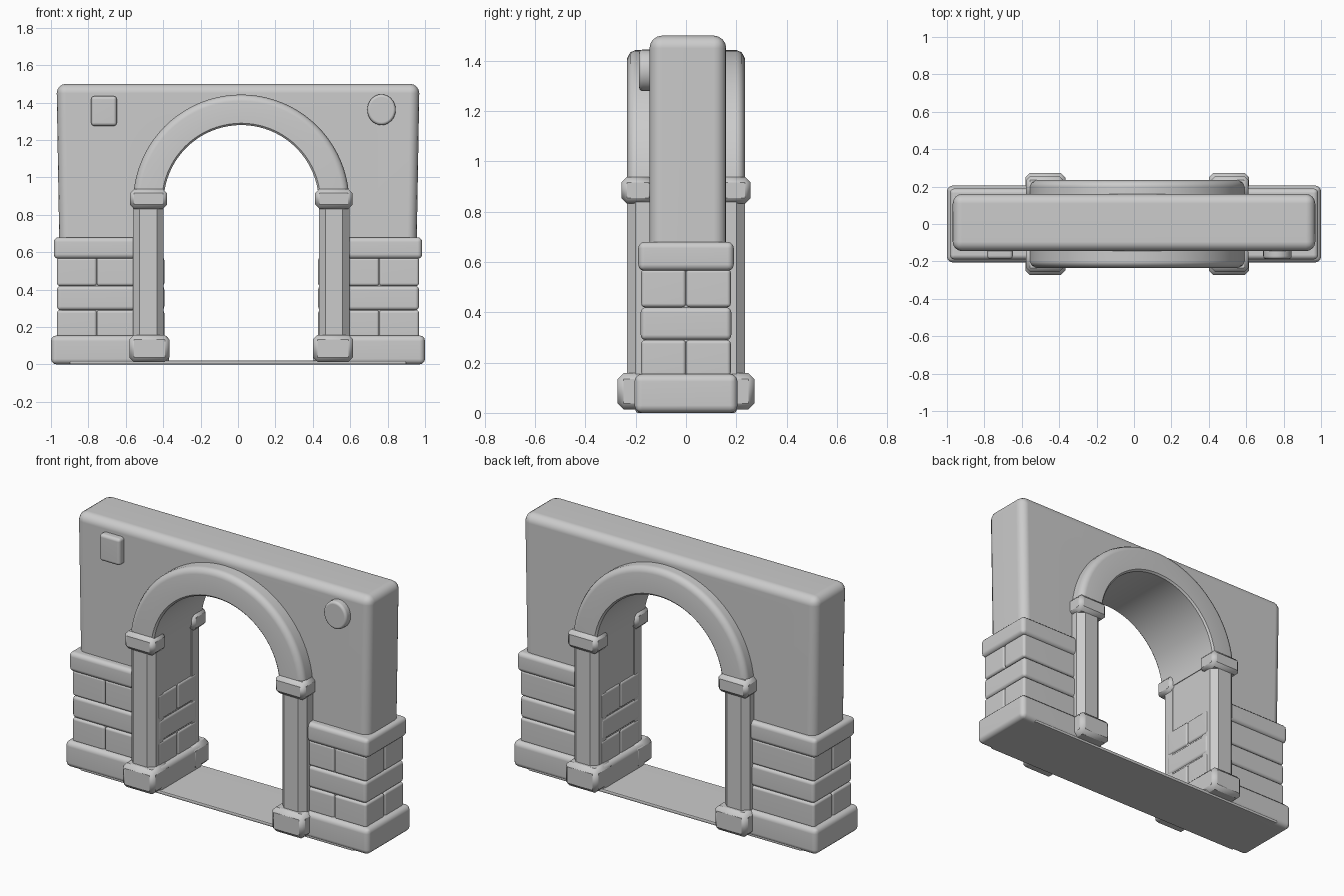
import bpy, bmesh
from math import pi, cos, sin, radians

default = bpy.data.objects.get("Cube")
if default:
    bpy.data.objects.remove(default, do_unlink=True)

stone = bpy.data.materials.new("grey stone")
stone.use_nodes = True
GREY = (0.6, 0.6, 0.6, 1)
stone.diffuse_color = GREY
stone.node_tree.nodes["Principled BSDF"].inputs["Base Color"].default_value = GREY

CX, SPRING = 0.017, 0.865   # arch centre
INNER, OUTER = 0.415, 0.578


def finish(name, bm):
    bmesh.ops.recalc_face_normals(bm, faces=bm.faces[:])
    mesh = bpy.data.meshes.new(name)
    bm.to_mesh(mesh)
    bm.free()
    mesh.materials.append(stone)
    obj = bpy.data.objects.new(name, mesh)
    bpy.context.collection.objects.link(obj)
    bpy.ops.object.select_all(action='DESELECT')
    obj.select_set(True)
    bpy.context.view_layer.objects.active = obj
    bpy.ops.object.shade_smooth_by_angle(angle=radians(40))
    normals = obj.modifiers.new("soft normals", 'WEIGHTED_NORMAL')
    normals.keep_sharp = True
    return obj


def bevel(bm, edges, size, segments):
    bmesh.ops.bevel(bm, geom=edges, offset=size, segments=segments,
                    profile=0.5, affect='EDGES', clamp_overlap=True)


def box(name, xs, ys, zs, size=0.02, segments=3, upright_only=False):
    """Bevelled box between pairs of limits."""
    lo, hi = zip(*(sorted(p) for p in (xs, ys, zs)))
    bm = bmesh.new()
    bmesh.ops.create_cube(bm, size=1)
    for v in bm.verts:
        v.co = [lo[i] if v.co[i] < 0 else hi[i] for i in range(3)]
    edges = [e for e in bm.edges if not upright_only
             or abs(e.verts[0].co.z - e.verts[1].co.z) > 0.001]
    bevel(bm, edges, size, segments)
    return finish(name, bm)


# Wall with arched opening
def build_wall():
    bm = bmesh.new()
    r, n = INNER + 0.004, 40
    outline = [(-0.945, 0.03), (CX - r, 0.03)]
    outline += [(CX - r * cos(pi * i / n), SPRING + r * sin(pi * i / n))
                for i in range(n + 1)]
    outline += [(CX + r, 0.03), (0.945, 0.03), (0.97, 1.5), (-0.97, 1.5)]
    face = bm.faces.new([bm.verts.new((x, -0.145, z)) for x, z in outline])
    new = bmesh.ops.extrude_face_region(bm, geom=[face])["geom"]
    for v in new:
        if isinstance(v, bmesh.types.BMVert):
            v.co.y = 0.16
    outer = [e for e in bm.edges
             if all(abs(v.co.x) > 0.9 for v in e.verts)
             and any(v.co.z > 1 for v in e.verts)]
    bevel(bm, outer, 0.05, 4)
    finish("wall", bm)


# Arch moulding swept round the opening
def build_arch():
    bm = bmesh.new()
    half = [(INNER, 0.225), (INNER + 0.01, 0.235),
            (OUTER - 0.035, 0.235), (OUTER - 0.01, 0.222), (OUTER, 0.2)]
    section = half + [(r, -y) for r, y in reversed(half)]
    n = 40
    rings = []
    for i in range(n + 1):
        a = pi * i / n
        rings.append([bm.verts.new((CX - r * cos(a), y, SPRING + r * sin(a)))
                      for r, y in section])
    for a, b in zip(rings, rings[1:]):
        for j in range(len(section)):
            k = (j + 1) % len(section)
            bm.faces.new((a[j], a[k], b[k], b[j]))
    bm.faces.new(rings[0])
    bm.faces.new(rings[-1])
    finish("arch_moulding", bm)


build_wall()
build_arch()
box("floor_slab", (-0.9, 0.9), (-0.2, 0.2), (0, 0.022), 0.008, 2)

for side, s in (("right", -1), ("left", 1)):
    # Stone pier on each side
    jamb = CX + s * (INNER - 0.004)
    out, joint = s * 0.968, s * 0.755
    box(side + "_pier_base", (s, CX + s * 0.385), (-0.205, 0.205),
        (0, 0.155), 0.03)
    box(side + "_pier_core", (s * 0.953, jamb + s * 0.01), (-0.165, 0.165),
        (0.05, 0.6), 0.015)
    box(side + "_pier_cap", (s * 0.985, jamb + s * 0.03), (-0.19, 0.19),
        (0.565, 0.68), 0.025)
    box(side + "_middle_course", (out, jamb), (-0.18, 0.18), (0.29, 0.42))
    for row, low, high in (("lower", 0.145, 0.29), ("upper", 0.42, 0.572)):
        name = f"{side}_{row}_brick"
        box(name + "_corner", (out, joint), (-0.178, 0), (low, high), 0.015)
        box(name + "_inner", (joint, jamb), (-0.178, 0), (low, high), 0.015)
        box(name + "_back", (out, jamb), (0, 0.178), (low, high), 0.015)

    # Columns at front and back
    for end, t in (("front", -1), ("back", 1)):
        def limits(a, b):
            return CX + s * a, CX + s * b
        name = f"{side}_{end}_column"
        box(name, limits(INNER, OUTER), (t * 0.1, t * 0.235),
            (0.05, 0.9), 0.035, 1, True)
        box(name + "_foot", limits(0.384, 0.598), (t * 0.1, t * 0.273),
            (0.014, 0.158), 0.024, 1)
        box(name + "_capital", limits(0.396, 0.594), (t * 0.125, t * 0.257),
            (0.832, 0.938), 0.022, 1)

# Square and round plaques on the front
box("square_plaque", (-0.785, -0.648), (-0.187, -0.12), (1.275, 1.435), 0.018)
bm = bmesh.new()
bmesh.ops.create_cone(bm, cap_ends=True, segments=32, radius1=0.08,
                      radius2=0.08, depth=0.067)
rims = [e for e in bm.edges if abs(e.verts[0].co.z - e.verts[1].co.z) < 0.001]
bevel(bm, rims, 0.015, 3)
for v in bm.verts:
    x, y, z = v.co
    v.co = (0.767 + x * 0.95, -0.1535 + z, 1.362 + y * 1.03)
finish("round_plaque", bm)
